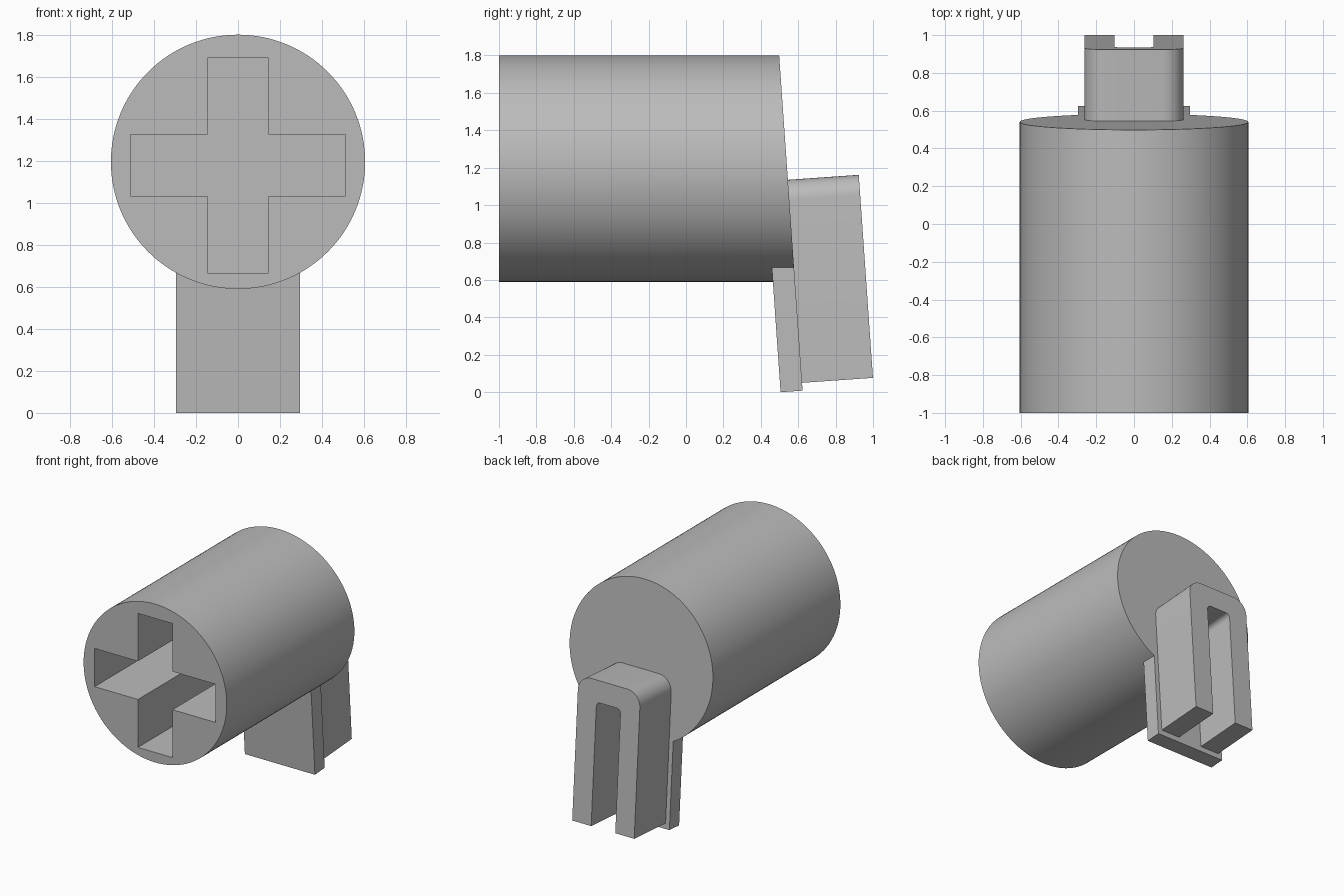
import bpy, bmesh
from math import radians, cos, sin, tan, pi
from mathutils import Matrix

if "Cube" in bpy.data.objects:
    bpy.data.objects.remove(bpy.data.objects["Cube"])

TILT = radians(4)
BACK_Y = 0.624          # where the slanted back plane meets the ground
RADIUS, AXIS_Z = 0.605, 1.195

grey = bpy.data.materials.new("plain grey")
grey.use_nodes = True
colour = (0.5, 0.5, 0.5, 1)
grey.diffuse_color = colour
grey.node_tree.nodes["Principled BSDF"].inputs["Base Color"].default_value = colour

tilted = Matrix.Translation((0, BACK_Y, 0)) @ Matrix.Rotation(TILT, 4, 'X')


def prism(name, outline, y0, y1, matrix=Matrix()):
    """Extrude an (x, z) outline along y."""
    bm = bmesh.new()
    face = bm.faces.new([bm.verts.new((x, y0, z)) for x, z in outline])
    new = bmesh.ops.extrude_face_region(bm, geom=[face])["geom"]
    for v in new:
        if isinstance(v, bmesh.types.BMVert):
            v.co.y = y1
    bmesh.ops.recalc_face_normals(bm, faces=bm.faces)
    bm.transform(matrix)
    mesh = bpy.data.meshes.new(name)
    bm.to_mesh(mesh)
    bm.free()
    mesh.materials.append(grey)
    obj = bpy.data.objects.new(name, mesh)
    bpy.context.collection.objects.link(obj)
    return obj


def arch_half(width, top, bottom, r, steps=10):
    """Right half of a round-cornered arch, from the foot up."""
    arc = [(width - r + r * cos(t), top - r + r * sin(t))
           for t in (i * pi / 2 / steps for i in range(steps + 1))]
    return [(width, bottom)] + arc


def mirror(points):
    return points + [(-x, z) for x, z in reversed(points)]


def smooth(obj):
    bpy.ops.object.select_all(action='DESELECT')
    obj.select_set(True)
    bpy.context.view_layer.objects.active = obj
    bpy.ops.object.shade_smooth_by_angle(angle=radians(30))


# Round body with a slanted back end
N = 128
circle = [(RADIUS * cos(2 * pi * i / N), AXIS_Z + RADIUS * sin(2 * pi * i / N))
          for i in range(N)]
body = prism("round_body", circle, -1, 1)
for v in body.data.vertices:
    if v.co.y > 0:
        v.co.y = BACK_Y - tan(TILT) * v.co.z

# Cross-shaped socket in the front
arm, reach, mid = 0.146, 0.512, 1.178
half = [(arm, -reach), (arm, -arm), (reach, -arm), (reach, arm), (arm, arm), (arm, reach)]
cross = [(x, z + mid) for x, z in mirror(half)]
cutter = prism("socket_cutter", cross, -1.1, 0.2)
cutter.hide_render = True
cut = body.modifiers.new("socket", 'BOOLEAN')
cut.operation, cut.solver, cut.object = 'DIFFERENCE', 'EXACT', cutter
bpy.context.view_layer.objects.active = body
bpy.ops.object.modifier_apply(modifier="socket")
bpy.data.objects.remove(cutter)
smooth(body)

# Flat plate hanging below the back of the body
plate = mirror([(0.296, 0.008), (0.296, 0.72)])
prism("hanging_plate", plate, -0.118, 0, tilted)

# Arched clip with an open slot
outer = arch_half(0.262, 1.138, 0.05, 0.11)
inner = arch_half(0.102, 0.975, 0.05, 0.035)
clip = prism("slotted_clip", mirror(outer) + mirror(inner)[::-1], 0, 0.38, tilted)
smooth(clip)
